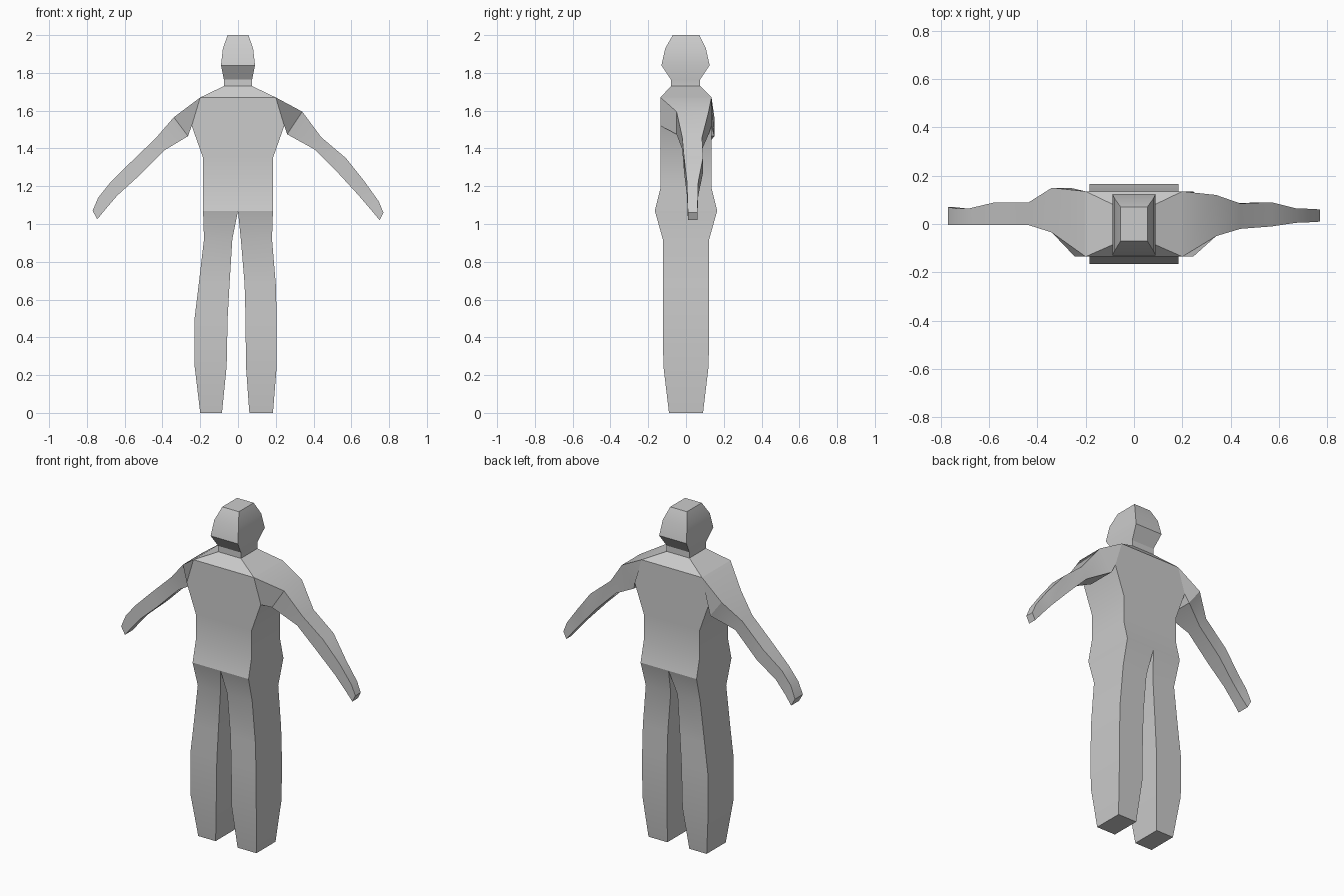
import bpy
import bmesh
from math import radians

default_cube = bpy.data.objects.get("Cube")
if default_cube:
    bpy.data.objects.remove(default_cube, do_unlink=True)

# One plain clay colour for the whole figure
clay = bpy.data.materials.new("clay grey")
clay.use_nodes = True
COLOUR = (0.6, 0.6, 0.6, 1)
clay.diffuse_color = COLOUR
clay.node_tree.nodes["Principled BSDF"].inputs["Base Color"].default_value = COLOUR


def level_ring(z, x_min, x_max, y_min, y_max):
    """Four corners of a horizontal cross-section."""
    return [(x_min, y_min, z), (x_max, y_min, z), (x_max, y_max, z), (x_min, y_max, z)]


def arm_ring(top, bottom, y_min, y_max):
    """Four corners of a slanted arm section, from (x, z) points above and below."""
    return [(top[0], y_min, top[1]), (top[0], y_max, top[1]),
            (bottom[0], y_max, bottom[1]), (bottom[0], y_min, bottom[1])]


def loft(name, rings, cap_start=False, cap_end=False, open_sides_at=None):
    """Join consecutive rings with quads; optionally leave sockets in one band."""
    bm = bmesh.new()
    loops = [[bm.verts.new(corner) for corner in ring] for ring in rings]
    for band, (lower, upper) in enumerate(zip(loops, loops[1:])):
        for i in range(4):
            is_side = i % 2 == 1
            if band == open_sides_at and is_side:
                continue
            j = (i + 1) % 4
            bm.faces.new((lower[i], lower[j], upper[j], upper[i]))
    if cap_start:
        bm.faces.new(loops[0])
    if cap_end:
        bm.faces.new(loops[-1])
    bmesh.ops.recalc_face_normals(bm, faces=bm.faces)
    mesh = bpy.data.meshes.new(name)
    bm.to_mesh(mesh)
    bm.free()
    mesh.materials.append(clay)
    part = bpy.data.objects.new(name, mesh)
    bpy.context.collection.objects.link(part)
    bpy.ops.object.select_all(action="DESELECT")
    part.select_set(True)
    bpy.context.view_layer.objects.active = part
    bpy.ops.object.shade_smooth_by_angle(angle=radians(26))
    return part


def symmetric(levels):
    return [level_ring(z, -half, half, front, back) for z, half, front, back in levels]


# Head and neck: height, half width, front, back
loft("head", symmetric([
    (1.73, 0.075, -0.08, 0.075),
    (1.765, 0.075, -0.08, 0.075),
    (1.84, 0.09, -0.13, 0.125),
    (1.93, 0.08, -0.11, 0.105),
    (2.0, 0.055, -0.07, 0.07),
]), cap_end=True)

# Torso from hips to neck, with open arm sockets under the shoulders
loft("torso", symmetric([
    (1.07, 0.185, -0.165, 0.165),
    (1.19, 0.185, -0.135, 0.135),
    (1.35, 0.185, -0.135, 0.135),
    (1.52, 0.245, -0.135, 0.135),
    (1.67, 0.2, -0.135, 0.135),
    (1.73, 0.075, -0.08, 0.075),
]), open_sides_at=3)

# Legs: height, depth half-size, then inner and outer edge of each leg
LEG_LEVELS = [1.07, 0.92, 0.68, 0.5, 0.25, 0]
LEG_DEPTHS = [0.165, 0.123, 0.122, 0.122, 0.12, 0.09]
LEG_EDGES = {
    "right_leg": [(0, -0.185), (-0.03, -0.18), (-0.045, -0.208),
                  (-0.055, -0.23), (-0.06, -0.23), (-0.085, -0.2)],
    "left_leg": [(0, 0.185), (0.015, 0.18), (0.035, 0.2),
                 (0.04, 0.205), (0.042, 0.205), (0.06, 0.185)],
}
for name, edges in LEG_EDGES.items():
    loft(name, [level_ring(z, min(pair), max(pair), -depth, depth)
                for z, depth, pair in zip(LEG_LEVELS, LEG_DEPTHS, edges)], cap_end=True)

# Arms from shoulder socket to hand: upper point, lower point, front, back
ARMS = {
    "right_arm": [
        ((-0.2, 1.67), (-0.245, 1.52), -0.135, 0.135),
        ((-0.34, 1.565), (-0.265, 1.465), -0.035, 0.15),
        ((-0.435, 1.455), (-0.39, 1.39), -0.005, 0.09),
        ((-0.575, 1.32), (-0.53, 1.25), -0.005, 0.09),
        ((-0.68, 1.215), (-0.64, 1.15), -0.005, 0.065),
        ((-0.74, 1.14), (-0.7, 1.08), -0.005, 0.065),
        ((-0.77, 1.07), (-0.745, 1.025), -0.005, 0.07),
    ],
    "left_arm": [
        ((0.2, 1.67), (0.245, 1.52), -0.135, 0.135),
        ((0.34, 1.595), (0.26, 1.475), -0.05, 0.12),
        ((0.44, 1.46), (0.405, 1.395), -0.02, 0.085),
        ((0.57, 1.35), (0.53, 1.27), -0.01, 0.09),
        ((0.67, 1.225), (0.64, 1.15), 0.005, 0.065),
        ((0.745, 1.12), (0.7, 1.08), 0.008, 0.062),
        ((0.77, 1.06), (0.75, 1.02), 0.01, 0.06),
    ],
}
for name, sections in ARMS.items():
    loft(name, [arm_ring(*section) for section in sections], cap_end=True)
